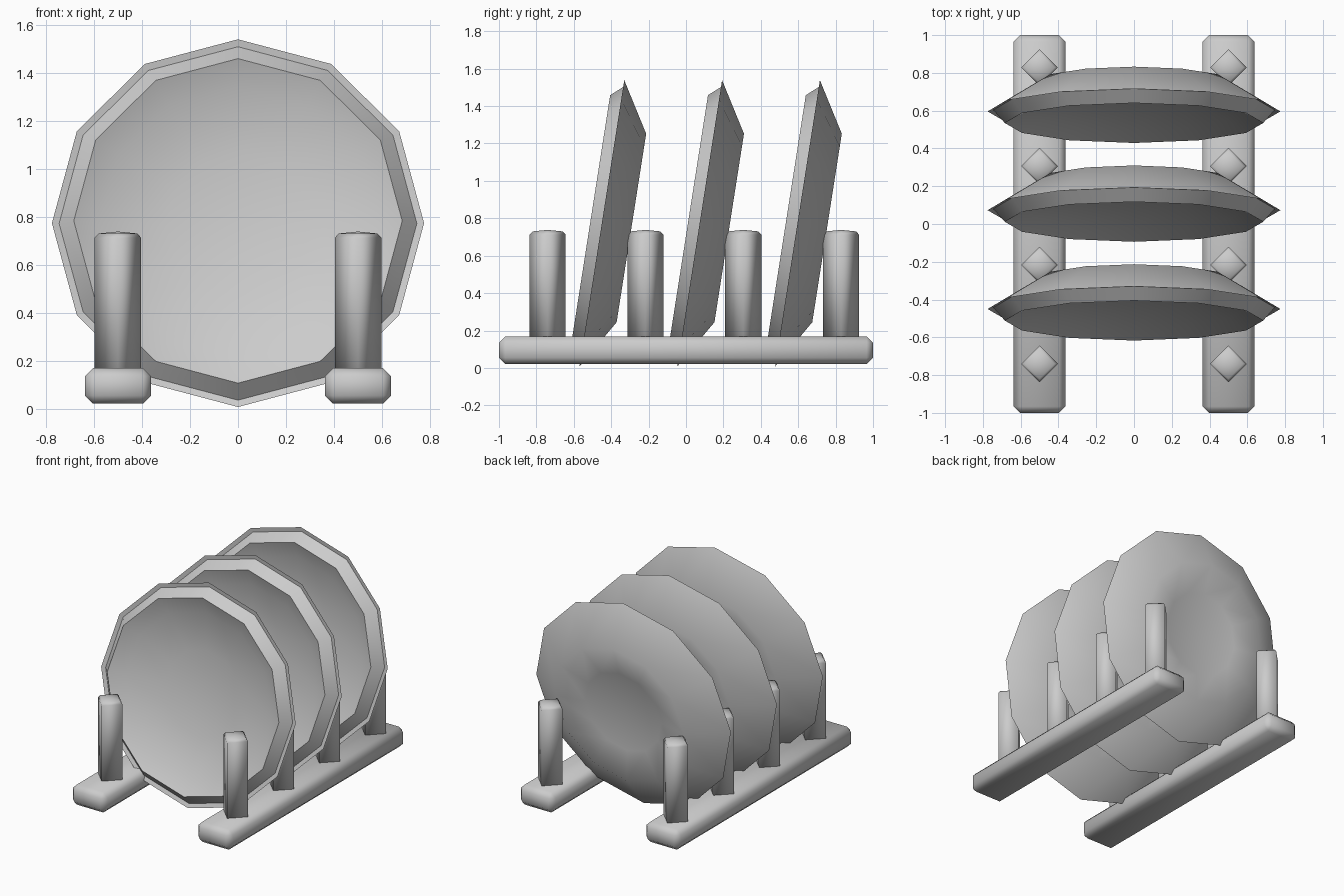
import bpy, bmesh, math
from mathutils import Matrix

cube = bpy.data.objects.get("Cube")
if cube:
    bpy.data.objects.remove(cube, do_unlink=True)

grey = bpy.data.materials.new("plain grey")
grey.use_nodes = True
grey.diffuse_color = (0.6, 0.6, 0.6, 1)
grey.node_tree.nodes["Principled BSDF"].inputs["Base Color"].default_value = (0.6, 0.6, 0.6, 1)


def finish(name, bm, smooth_angle):
    bmesh.ops.recalc_face_normals(bm, faces=bm.faces)
    mesh = bpy.data.meshes.new(name)
    bm.to_mesh(mesh)
    bm.free()
    mesh.materials.append(grey)
    obj = bpy.data.objects.new(name, mesh)
    bpy.context.collection.objects.link(obj)
    bpy.ops.object.select_all(action='DESELECT')
    obj.select_set(True)
    bpy.context.view_layer.objects.active = obj
    bpy.ops.object.shade_smooth_by_angle(angle=math.radians(smooth_angle))
    return obj


def lathe(profile, sides):
    """Closed solid from (radius, height) points that start and end on the z axis."""
    bm = bmesh.new()
    rings = []
    for r, h in profile:
        if r == 0:
            rings.append([bm.verts.new((0, 0, h))] * sides)
        else:
            turns = [2 * math.pi * i / sides for i in range(sides)]
            rings.append([bm.verts.new((r * math.cos(a), r * math.sin(a), h)) for a in turns])
    for low, high in zip(rings, rings[1:]):
        for i in range(sides):
            j = (i + 1) % sides
            bm.faces.new(dict.fromkeys((low[i], low[j], high[j], high[i])))
    return bm


# Rails: long bars with chamfered edges
for side, x in (("left", 0.5), ("right", -0.5)):
    bm = bmesh.new()
    bmesh.ops.create_cube(bm, size=1)
    bmesh.ops.transform(bm, verts=bm.verts,
                        matrix=Matrix.Translation((x, 0, 0.095)) @ Matrix.Diagonal((0.275, 2, 0.148, 1)))
    bmesh.ops.bevel(bm, geom=bm.edges[:], offset=0.034, segments=1, affect='EDGES')
    finish(side + "_rail", bm, 60)

    # Posts: four-sided pegs set corner-on, with low pointed caps
    for n in range(4):
        bm = lathe([(0, 0.1), (0.097, 0.1), (0.097, 0.712), (0.08, 0.73), (0, 0.738)], 4)
        bmesh.ops.translate(bm, verts=bm.verts, vec=(x, -0.74 + 0.523 * n, 0))
        finish(f"{side}_post_{n + 1}", bm, 100)

# Plates: twelve-sided dishes leaning back, front face first, then the back
plate_profile = [(0, 0.07), (0.3, 0.05), (0.575, -0.005), (0.684, -0.062), (0.745, 0.008),
                 (0.775, 0), (0.51, 0.16), (0.3, 0.12), (0, 0.1)]
lean = Matrix.Rotation(math.radians(-90 - 8.9), 4, 'X')
for n in range(3):
    bm = lathe(plate_profile, 12)
    bmesh.ops.transform(bm, verts=bm.verts,
                        matrix=Matrix.Translation((0, -0.45 + 0.523 * n, 0.773)) @ lean)
    finish(f"plate_{n + 1}", bm, 60)
